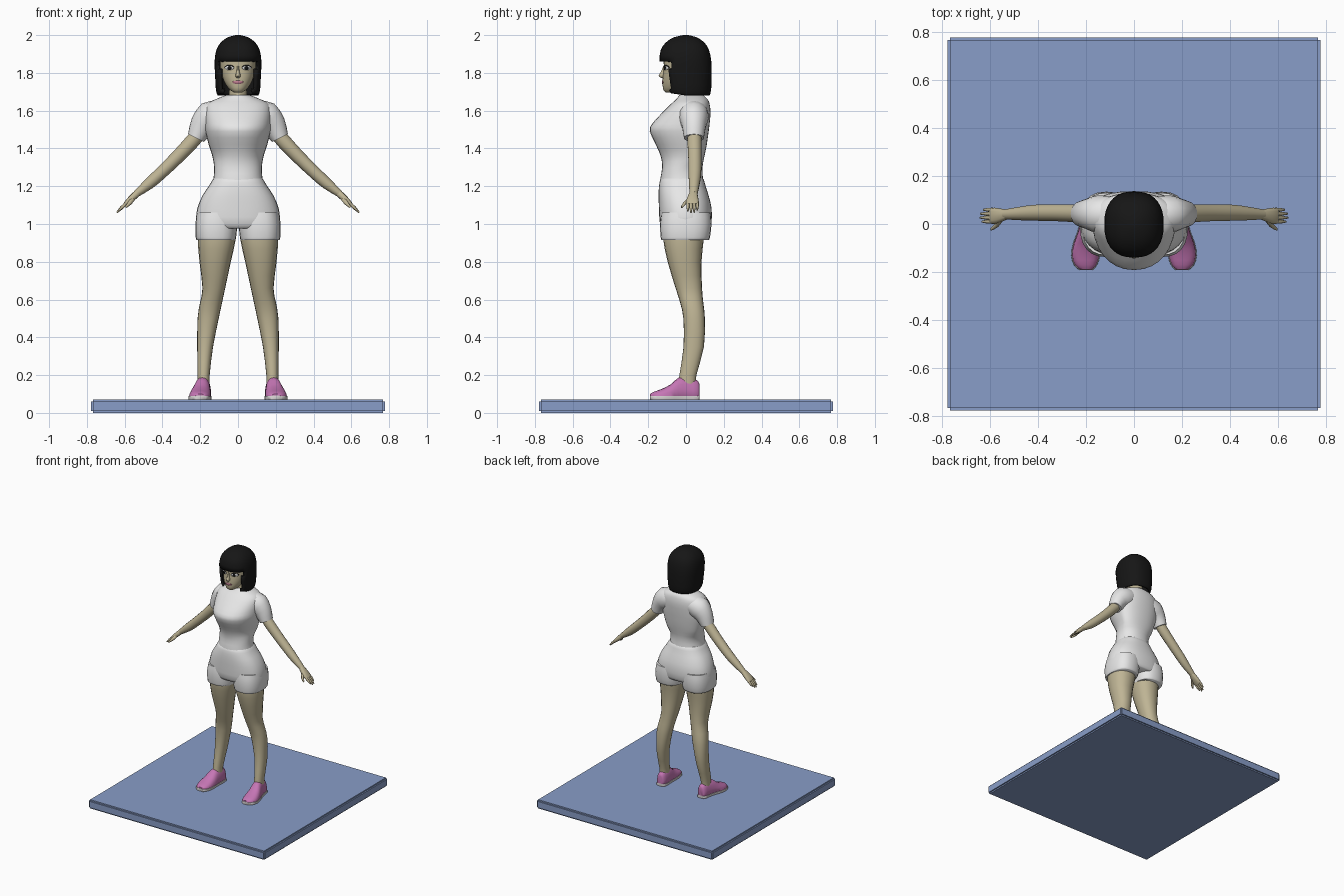
import bpy, bmesh, math
from mathutils import Vector as V


def material(name, r, g, b):
    m = bpy.data.materials.new(name)
    m.diffuse_color = (r, g, b, 1)
    return m


SKIN = material("skin", 0.52, 0.46, 0.30)
WHITE = material("white cloth", 0.80, 0.80, 0.80)
HAIR = material("black", 0.008, 0.008, 0.008)
PINK = material("shoe pink", 0.56, 0.18, 0.46)
SOLE = material("sole grey", 0.68, 0.65, 0.65)
BLUE = material("base blue", 0.25, 0.34, 0.58)
LIP = material("lip pink", 0.50, 0.20, 0.27)


def ring(c, a, up, down, p=2.0, n=24):
    """Closed superellipse: half axis a, and different half axes on the two other sides."""
    pts = []
    for i in range(n):
        t = 2 * math.pi * i / n
        co, si = math.cos(t), math.sin(t)
        x = math.copysign(abs(co) ** (2 / p), co)
        y = abs(si) ** (2 / p)
        pts.append(V(c) + V(a) * x + (V(up) if si > 0 else V(down)) * y)
    return pts


def zring(z, x0, x1, yf, yb, cy=None, p=2.0, n=24):
    """Level ring between x0..x1 and yf..yb, widest at cy."""
    cy = (yf + yb) / 2 if cy is None else cy
    return ring(((x0 + x1) / 2, cy, z), ((x1 - x0) / 2, 0, 0),
                (0, yb - cy, 0), (0, yf - cy, 0), p, n)


def smooth_rings(rings, k):
    """Catmull-Rom steps between the given rings."""
    out = []
    for i in range(len(rings) - 1):
        q = [rings[max(i - 1, 0)], rings[i], rings[i + 1], rings[min(i + 2, len(rings) - 1)]]
        for j in range(k):
            t = j / k
            out.append([(b * 2 + (c - a) * t + (a * 2 - b * 5 + c * 4 - d) * t * t
                         + (b * 3 - a - c * 3 + d) * t ** 3) * 0.5 for a, b, c, d in zip(*q)])
    return out + [rings[-1]]


def finish(name, bm, mat, mirror=False, angle=50):
    bmesh.ops.recalc_face_normals(bm, faces=bm.faces)
    me = bpy.data.meshes.new(name)
    bm.to_mesh(me)
    bm.free()
    me.materials.append(mat)
    ob = bpy.data.objects.new(name, me)
    bpy.context.collection.objects.link(ob)
    bpy.ops.object.select_all(action='DESELECT')
    ob.select_set(True)
    bpy.context.view_layer.objects.active = ob
    bpy.ops.object.shade_smooth_by_angle(angle=math.radians(angle))
    if mirror:
        ob.modifiers.new("mirror", 'MIRROR')
    return ob


def loft(name, rings, mat, mirror=False, k=2, cut=None, caps=True, angle=50):
    bm = bmesh.new()
    rows = [[bm.verts.new(p) for p in r] for r in smooth_rings(rings, k)]
    n = len(rows[0])
    for a, b in zip(rows, rows[1:]):
        for i in range(n):
            bm.faces.new((a[i], a[(i + 1) % n], b[(i + 1) % n], b[i]))
    if caps:
        bm.faces.new(rows[0])
    bm.faces.new(rows[-1])
    if cut:
        bmesh.ops.delete(bm, geom=[f for f in bm.faces if cut(f.calc_center_median())], context='FACES')
    return finish(name, bm, mat, mirror, angle)


def limb(name, pts, mat, k=2, n=14, p=2.0):
    """Mirrored tube along points (x, y, z, radius in the front view, radius in y)."""
    rings = []
    for i, (x, y, z, r, ry) in enumerate(pts):
        a, b = pts[max(i - 1, 0)], pts[min(i + 1, len(pts) - 1)]
        d = V((b[0] - a[0], 0, b[2] - a[2])).normalized()
        rings.append(ring((x, y, z), (d.z * r, 0, -d.x * r), (0, ry, 0), (0, -ry, 0), p, n))
    return loft(name, rings, mat, True, k)


# Base plate
bm = bmesh.new()
bmesh.ops.create_cube(bm, size=1)
for v in bm.verts:
    v.co = V((v.co.x * 1.555, v.co.y * 1.555, (v.co.z + 0.5) * 0.07))
bmesh.ops.bevel(bm, geom=bm.edges[:], offset=0.01, segments=2, affect='EDGES')
finish("base_plate", bm, BLUE, angle=30)

# Shoes and soles: (y, centre x, half width, top z)
shoe = [(0.072, 0.18, 0.02, 0.15), (0.06, 0.18, 0.034, 0.172), (0.01, 0.182, 0.04, 0.188),
        (-0.04, 0.19, 0.046, 0.186), (-0.08, 0.197, 0.054, 0.152), (-0.13, 0.202, 0.057, 0.126),
        (-0.17, 0.202, 0.045, 0.112), (-0.19, 0.2, 0.025, 0.1)]
loft("shoes", [ring((x, y, 0.085), (w, 0, 0), (0, 0, t - 0.085), (0, 0, -0.005), 2.4, 20)
               for y, x, w, t in shoe], PINK, True)
loft("shoe_soles", [ring((x, y * 1.01, 0.079), (w + 0.003, 0, 0), (0, 0, 0.012), (0, 0, -0.009), 8, 16)
                    for y, x, w, t in shoe], SOLE, True)

# Legs: (z, inner x, outer x, front y, back y)
legs = [(0.14, 0.15, 0.214, -0.04, 0.052), (0.2, 0.15, 0.214, -0.035, 0.055),
        (0.35, 0.132, 0.216, -0.013, 0.095), (0.5, 0.102, 0.214, -0.014, 0.1),
        (0.58, 0.085, 0.202, -0.03, 0.092), (0.66, 0.068, 0.188, -0.055, 0.085),
        (0.8, 0.038, 0.204, -0.097, 0.082), (0.93, 0.01, 0.213, -0.122, 0.095),
        (1.02, 0.01, 0.2, -0.11, 0.1)]
loft("legs", [zring(*r, p=2.2, n=20) for r in legs], SKIN, True)

# Shorts: seat and two short leg openings
seat = [(0.975, 0.19, -0.12, 0.12), (1.0, 0.222, -0.138, 0.134), (1.08, 0.216, -0.143, 0.136),
        (1.15, 0.188, -0.145, 0.12), (1.2, 0.155, -0.143, 0.104), (1.235, 0.134, -0.136, 0.094),
        (1.25, 0.12, -0.12, 0.08)]
loft("shorts", [zring(z, -w, w, f, b, p=2.4, n=32) for z, w, f, b in seat], WHITE)
cuffs = [(0.915, 0.014, 0.219, -0.13, 0.12), (0.93, 0.01, 0.224, -0.134, 0.127),
         (1.0, 0.003, 0.226, -0.138, 0.135), (1.06, 0.003, 0.216, -0.13, 0.13)]
loft("shorts_legs", [zring(*r, p=2.5) for r in cuffs], WHITE, True)

# Shirt body: (z, half width, front y, back y)
shirt = [(1.205, 0.14, -0.138, 0.095), (1.24, 0.13, -0.136, 0.09), (1.3, 0.126, -0.126, 0.087),
         (1.36, 0.136, -0.134, 0.098), (1.42, 0.155, -0.16, 0.11), (1.49, 0.173, -0.192, 0.12),
         (1.53, 0.176, -0.18, 0.125), (1.59, 0.178, -0.125, 0.13), (1.635, 0.165, -0.08, 0.125),
         (1.66, 0.12, -0.052, 0.115), (1.683, 0.062, -0.035, 0.09)]
loft("shirt", [zring(z, -w, w, f, b, 0.03 if z > 1.33 else None, 2.2, 32) for z, w, f, b in shirt], WHITE)

# Sleeves and arms
limb("sleeves", [(0.08, 0.04, 1.59, 0.07, 0.075), (0.145, 0.04, 1.565, 0.086, 0.08),
                 (0.19, 0.042, 1.52, 0.067, 0.064), (0.222, 0.042, 1.455, 0.047, 0.053)], WHITE, n=18)
limb("arms", [(0.19, 0.045, 1.5, 0.036, 0.036), (0.24, 0.045, 1.44, 0.039, 0.038),
              (0.32, 0.047, 1.355, 0.036, 0.036), (0.41, 0.047, 1.268, 0.033, 0.034),
              (0.47, 0.044, 1.214, 0.03, 0.029), (0.54, 0.04, 1.158, 0.018, 0.021)], SKIN)

# Hands: palm, four fingers and thumb
limb("palms", [(0.53, 0.04, 1.166, 0.018, 0.02), (0.555, 0.036, 1.143, 0.018, 0.028),
               (0.582, 0.034, 1.118, 0.015, 0.034), (0.598, 0.034, 1.102, 0.011, 0.032)], SKIN, n=12, p=2.5)
for i, reach in enumerate((0.042, 0.05, 0.048, 0.036)):
    y = 0.01 + i * 0.0165
    limb("finger_%d" % (i + 1), [(0.588, y, 1.112, 0.009, 0.0085),
                                 (0.59 + reach * 0.55, y, 1.11 - reach * 0.5, 0.009, 0.008),
                                 (0.592 + reach, y, 1.11 - reach, 0.004, 0.004)], SKIN, 1, 8)
limb("thumbs", [(0.553, 0.025, 1.14, 0.013, 0.012), (0.572, -0.004, 1.112, 0.011, 0.011),
                (0.596, -0.022, 1.088, 0.005, 0.006)], SKIN, 2, 8)

# Neck and head
loft("neck", [zring(1.62, -0.06, 0.06, -0.03, 0.09), zring(1.69, -0.047, 0.047, -0.022, 0.075),
              zring(1.78, -0.045, 0.045, -0.03, 0.07)], SKIN)
skull = [(1.697, 0.022, -0.108, -0.06), (1.71, 0.042, -0.12, -0.01), (1.74, 0.066, -0.124, 0.04),
         (1.78, 0.083, -0.123, 0.07), (1.83, 0.094, -0.117, 0.09), (1.89, 0.094, -0.116, 0.095),
         (1.95, 0.07, -0.08, 0.07), (1.97, 0.03, -0.04, 0.03)]
head = loft("head", [zring(z, -w, w, f, b, None, 2.2, 32) for z, w, f, b in skull], SKIN)
loft("nose", [zring(1.772, -0.008, 0.008, -0.128, -0.1, n=10), zring(1.784, -0.014, 0.014, -0.146, -0.1, n=10),
              zring(1.805, -0.009, 0.009, -0.134, -0.1, n=10), zring(1.84, -0.005, 0.005, -0.119, -0.1, n=10)], SKIN)

# Painted face details: thin plates laid on the face
bpy.context.view_layer.update()


def plate(name, cx, cz, rx, rz, mat, lift, mirror=True):
    bm = bmesh.new()

    def on_face(x, z):
        hit = head.ray_cast(V((x, -1, z)), V((0, 1, 0)))
        return bm.verts.new(hit[1] - V((0, lift, 0)))
    mid = on_face(cx, cz)
    rim = [on_face(cx + rx * math.cos(i * math.pi / 8), cz + rz * math.sin(i * math.pi / 8)) for i in range(16)]
    for i in range(16):
        bm.faces.new((mid, rim[i], rim[(i + 1) % 16]))
    ob = finish(name, bm, mat, mirror)
    ob.modifiers.new("thickness", 'SOLIDIFY').thickness = 0.002
    ob.modifiers["thickness"].offset = 0


plate("eye_lashes", 0.046, 1.829, 0.025, 0.013, HAIR, 0.002)
plate("eye_whites", 0.046, 1.826, 0.023, 0.011, WHITE, 0.004)
plate("pupils", 0.045, 1.826, 0.01, 0.0105, HAIR, 0.006)
plate("lips", 0, 1.75, 0.03, 0.009, LIP, 0.003, False)

# Bobbed hair with a straight fringe, open at the face
bob = [(1.68, 0.108, -0.1, 0.125), (1.71, 0.117, -0.112, 0.133), (1.78, 0.121, -0.128, 0.136),
       (1.86, 0.124, -0.14, 0.134), (1.92, 0.115, -0.134, 0.122), (1.96, 0.092, -0.108, 0.098),
       (1.988, 0.055, -0.065, 0.058), (2.0, 0.012, -0.015, 0.012)]
hair_rings = [zring(z, -w, w, f, b, 0, 2.4, 36) for z, w, f, b in bob]
for p in hair_rings[0]:
    p.z += max(0, -p.y) * 0.15
hair = loft("hair", hair_rings, HAIR, k=2, caps=False,
            cut=lambda c: c.z < 1.86 and c.y < -0.083)
hair.modifiers.new("thickness", 'SOLIDIFY').thickness = 0.018
hair.modifiers["thickness"].offset = -1
